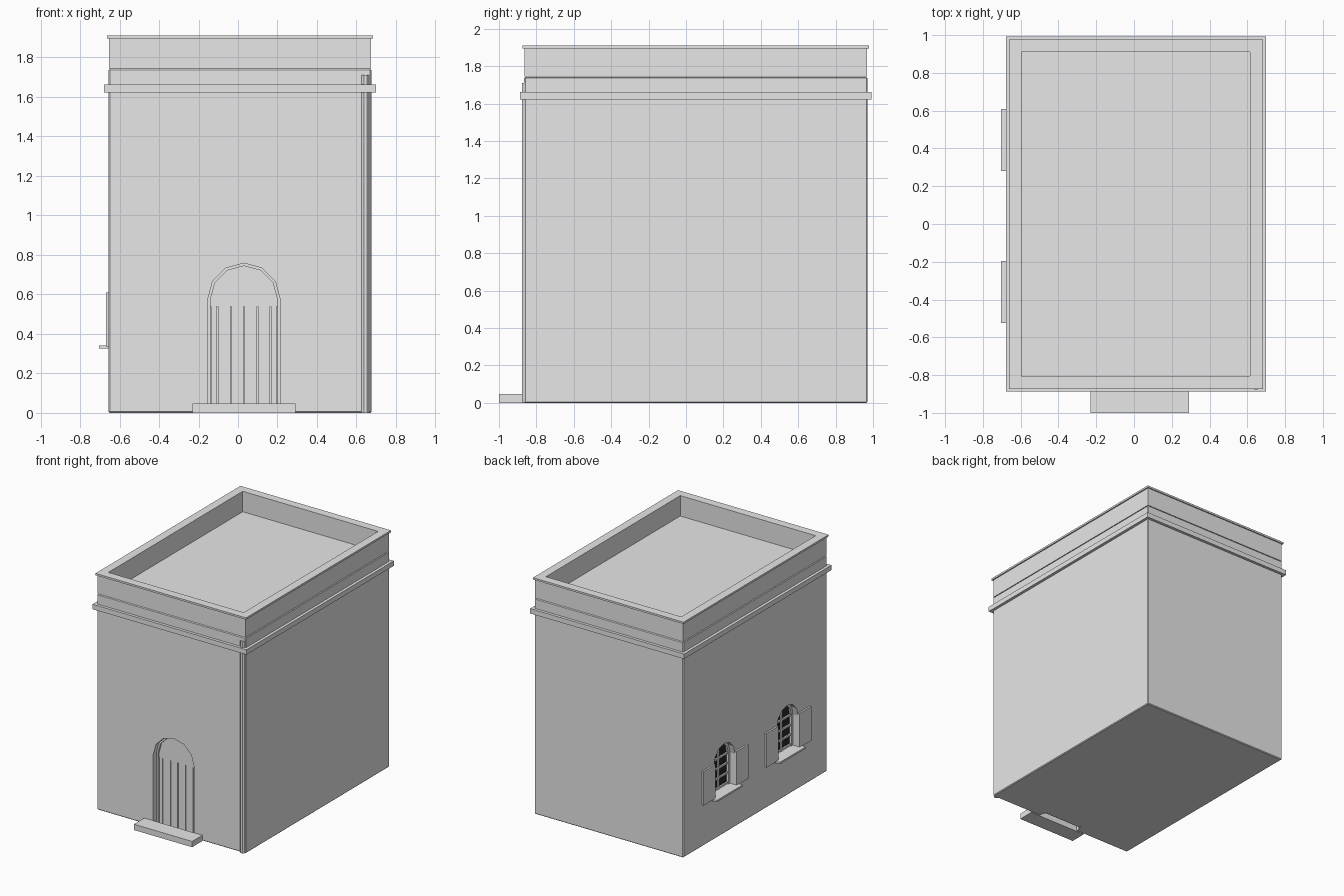
import bpy, bmesh, math
from mathutils import Matrix, Vector

if "Cube" in bpy.data.objects:
    bpy.data.objects.remove(bpy.data.objects["Cube"], do_unlink=True)


def material(name, rgb):
    m = bpy.data.materials.new(name)
    m.use_nodes = True
    m.diffuse_color = (*rgb, 1)
    m.node_tree.nodes["Principled BSDF"].inputs["Base Color"].default_value = (*rgb, 1)
    return m


PLASTER = material("grey plaster", (0.8, 0.8, 0.8))
GLASS = material("dark glass", (0.02, 0.02, 0.02))

# Main wall limits
X0, X1, Y0, Y1 = -0.655, 0.675, -0.865, 0.97
RECESS = 0.07


def finish(name, bm, mat=PLASTER, matrix=None):
    if matrix:
        bm.transform(matrix)
    bmesh.ops.recalc_face_normals(bm, faces=bm.faces)
    mesh = bpy.data.meshes.new(name)
    bm.to_mesh(mesh)
    bm.free()
    mesh.materials.append(mat)
    obj = bpy.data.objects.new(name, mesh)
    bpy.context.collection.objects.link(obj)
    return obj


def box(name, xs, ys, zs, mat=PLASTER, matrix=None, bevel=0):
    bm = bmesh.new()
    bmesh.ops.create_cube(bm, size=1)
    lo, hi = Vector((xs[0], ys[0], zs[0])), Vector((xs[1], ys[1], zs[1]))
    for v in bm.verts:
        v.co = (lo + hi) / 2 + v.co * (hi - lo)
    if bevel:
        bmesh.ops.bevel(bm, geom=bm.edges[:], offset=bevel, segments=1, affect='EDGES')
    return finish(name, bm, mat, matrix)


def ring(name, grow, inner, z0, z1):
    """Rectangular band round the walls, from inset `inner` out to `grow`."""
    bm = bmesh.new()
    loops = []
    for z in (z0, z1):
        for d in (grow, -inner):
            loops.append([bm.verts.new((x, y, z)) for x, y in (
                (X0 - d, Y0 - d), (X1 + d, Y0 - d), (X1 + d, Y1 + d), (X0 - d, Y1 + d))])
    for a, b in ((0, 1), (1, 3), (3, 2), (2, 0)):
        for i in range(4):
            j = (i + 1) % 4
            bm.faces.new((loops[a][i], loops[a][j], loops[b][j], loops[b][i]))
    return finish(name, bm)


def arch_outline(half, bottom, spring, steps=6):
    arc = [(half * math.cos(math.pi * i / steps), spring + half * math.sin(math.pi * i / steps))
           for i in range(steps + 1)]
    return [(-half, bottom), (half, bottom)] + arc


def arch_block(name, half, bottom, spring, y0, y1, matrix, mat=PLASTER):
    bm = bmesh.new()
    f = bm.faces.new([bm.verts.new((x, y0, z)) for x, z in arch_outline(half, bottom, spring)])
    out = bmesh.ops.extrude_face_region(bm, geom=[f])
    for v in out["geom"]:
        if isinstance(v, bmesh.types.BMVert):
            v.co.y = y1
    return finish(name, bm, mat, matrix)


def arch_frame(name, half, bottom, spring, width, y0, y1, matrix):
    """Arched casing, open at the bottom."""
    bm = bmesh.new()
    rows = []
    for y in (y0, y1):
        for h in (half, half - width):
            pts = arch_outline(h, bottom, spring)
            pts = pts[1:] + pts[:1]
            rows.append([bm.verts.new((x, y, z)) for x, z in pts])
    n = len(rows[0])
    for a, b in ((0, 1), (1, 3), (3, 2), (2, 0)):
        for i in range(n - 1):
            bm.faces.new((rows[a][i], rows[a][i + 1], rows[b][i + 1], rows[b][i]))
    for i in (0, n - 1):
        bm.faces.new([rows[k][i] for k in (0, 1, 3, 2)])
    return finish(name, bm, PLASTER, matrix)


def cut(target, cutter):
    cutter.hide_render = True
    cutter.hide_viewport = True
    mod = target.modifiers.new(cutter.name, 'BOOLEAN')
    mod.operation = 'DIFFERENCE'
    mod.solver = 'EXACT'
    mod.object = cutter


# Walls with flat roof, parapet, coping and cornice
walls = box("walls", (X0, X1), (Y0, Y1), (0, 1.743), bevel=0.006)
ring("parapet", -0.002, 0.06, 1.745, 1.897)
ring("parapet_coping", 0.008, 0.06, 1.895, 1.91)
ring("cornice", 0.023, 0.02, 1.622, 1.662)

# Front door: local y = 0 is the wall surface, +y goes inward
door = Matrix.Translation((0.03, Y0, 0))
DOOR_HALF, DOOR_SPRING = 0.183, 0.575
cut(walls, arch_block("door_cutter", DOOR_HALF, -0.1, DOOR_SPRING, -0.1, RECESS, door))
arch_frame("door_frame", DOOR_HALF, 0, DOOR_SPRING, 0.014, RECESS - 0.03, RECESS, door)
seams = [-0.169, -0.135, -0.066, 0, 0.068, 0.135, 0.169]
for i, (a, b) in enumerate(zip(seams, seams[1:])):
    box(f"door_plank_{i + 1}", (a + 0.003, b - 0.003), (RECESS - 0.014, RECESS), (0, 0.54), matrix=door)
arch_block("door_arch_panel", 0.169, 0.54, DOOR_SPRING, RECESS - 0.014, RECESS, door)
box("door_step", (-0.23, 0.29), (-1.0, Y0 - 0.004), (0, 0.047))

# Drainpipe on the front left corner
bm = bmesh.new()
bmesh.ops.create_cone(bm, cap_ends=True, segments=8, radius1=0.021, radius2=0.021, depth=1.71,
                      matrix=Matrix.Translation((0.645, Y0 + 0.007, 0.855)) @ Matrix.Rotation(math.pi / 8, 4, 'Z'))
finish("drainpipe", bm)

# Two shuttered windows on the right wall
HALF, SILL, SPRING = 0.135, 0.34, 0.59
for side, yc in (("back", 0.445), ("front", -0.36)):
    # Local -y faces out of the wall
    place = Matrix.Translation((X0, yc, 0)) @ Matrix.Rotation(-math.pi / 2, 4, 'Z')
    cut(walls, arch_block(f"{side}_window_cutter", HALF, SILL, SPRING, -0.1, RECESS, place))
    arch_block(f"{side}_window_glass", HALF - 0.01, SILL, SPRING, RECESS - 0.008, RECESS, place, GLASS)
    arch_frame(f"{side}_window_frame", HALF, SILL, SPRING, 0.02, RECESS - 0.025, RECESS, place)
    y = (RECESS - 0.02, RECESS)
    box(f"{side}_window_mullion", (-0.008, 0.008), y, (SILL, SPRING + HALF - 0.01), matrix=place)
    for k, z in enumerate((SILL + 0.01, 0.43, 0.51, 0.59)):
        box(f"{side}_window_bar_{k + 1}", (-HALF + 0.01, HALF - 0.01), y, (z - 0.007, z + 0.007), matrix=place)
    box(f"{side}_window_sill", (-0.165, 0.165), (-0.048, RECESS), (0.325, SILL), matrix=place)
    for label, s in (("a", -1), ("b", 1)):
        xs = sorted((s * HALF, s * (HALF + 0.15)))
        box(f"{side}_window_shutter_{label}", xs, (-0.014, 0.001), (0.335, 0.61), matrix=place)
